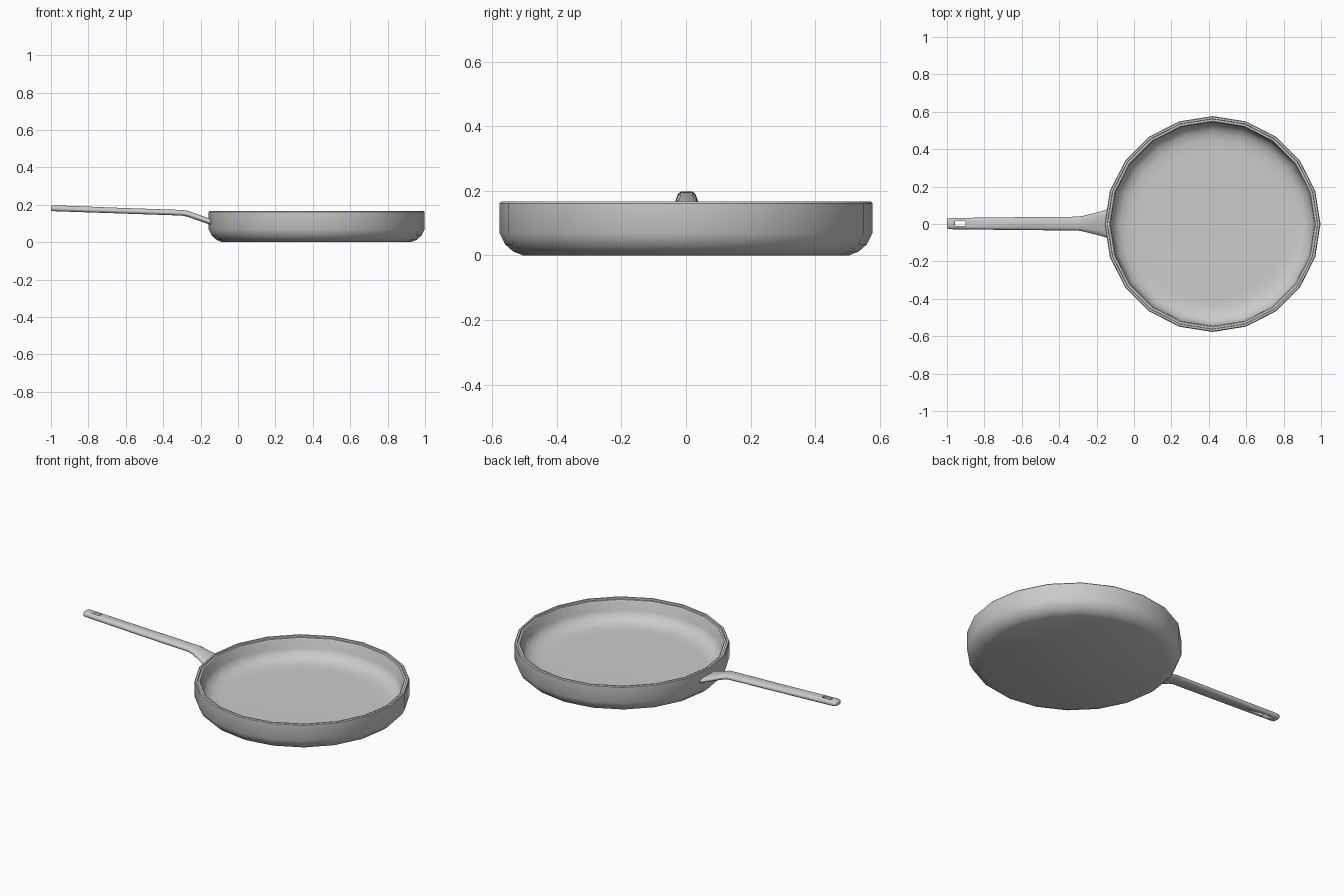
import bpy, bmesh, math

if "Cube" in bpy.data.objects:
    bpy.data.objects.remove(bpy.data.objects["Cube"])

CX, SIDES = 0.42, 20


def make_object(name, bm, angle=30):
    bmesh.ops.recalc_face_normals(bm, faces=bm.faces)
    mesh = bpy.data.meshes.new(name)
    bm.to_mesh(mesh)
    bm.free()
    ob = bpy.data.objects.new(name, mesh)
    bpy.context.collection.objects.link(ob)
    bpy.ops.object.select_all(action='DESELECT')
    ob.select_set(True)
    bpy.context.view_layer.objects.active = ob
    bpy.ops.object.shade_smooth_by_angle(angle=math.radians(angle))
    return ob


def loft(rings):
    """Skin closed rings of equal length and cap both ends."""
    bm = bmesh.new()
    loops = [[bm.verts.new(p) for p in ring] for ring in rings]
    n = len(loops[0])
    for a, b in zip(loops, loops[1:]):
        for i in range(n):
            j = (i + 1) % n
            bm.faces.new((a[i], a[j], b[j], b[i]))
    bm.faces.new(loops[0])
    bm.faces.new(loops[-1])
    return bm


# Pan: one 20-sided profile from the underside, over the rim, to the floor
profile = [(0.505, 0.0), (0.535, 0.012), (0.56, 0.034), (0.577, 0.068),
           (0.577, 0.161), (0.573, 0.166), (0.563, 0.166), (0.561, 0.158),
           (0.550, 0.158), (0.545, 0.150), (0.541, 0.100), (0.525, 0.072),
           (0.495, 0.052), (0.455, 0.043), (0.40, 0.042)]
rings = []
for r, z in profile:
    ring = []
    for i in range(SIDES):
        a = i * math.tau / SIDES
        ring.append((CX + r * math.cos(a), r * math.sin(a), z))
    rings.append(ring)
make_object("pan", loft(rings))

# Handle: rounded section swept along stations
# station = x, centre z, half width, half thickness
stations = [(-0.14, 0.106, 0.079, 0.016), (-0.16, 0.113, 0.070, 0.016),
            (-0.27, 0.152, 0.042, 0.016), (-0.30, 0.157, 0.037, 0.015),
            (-0.65, 0.169, 0.034, 0.015), (-0.975, 0.181, 0.030, 0.016),
            (-0.994, 0.181, 0.028, 0.014), (-1.0, 0.181, 0.022, 0.010)]
section = [(-0.6, -1), (0.6, -1), (0.87, -0.75), (1, -0.3), (1, 0.1), (0.87, 0.65),
           (0.6, 1), (-0.6, 1), (-0.87, 0.65), (-1, 0.1), (-1, -0.3), (-0.87, -0.75)]
handle = make_object("handle", loft(
    [[(x, 0.002 + w * u, z + t * v) for u, v in section] for x, z, w, t in stations]), 50)

# Hanging slot cut through the handle end
outline = [(-0.957, -0.007), (-0.952, -0.012), (-0.905, -0.012), (-0.900, -0.007),
           (-0.900, 0.011), (-0.905, 0.016), (-0.952, 0.016), (-0.957, 0.011)]
cutter = make_object("slot_cutter", loft(
    [[(x, y, z) for x, y in outline] for z in (0.1, 0.25)]))
cutter.hide_render = True
mod = handle.modifiers.new("slot", 'BOOLEAN')
mod.operation = 'DIFFERENCE'
mod.solver = 'EXACT'
mod.object = cutter
bpy.context.view_layer.objects.active = handle
bpy.ops.object.modifier_apply(modifier=mod.name)
bpy.data.objects.remove(cutter, do_unlink=True)
